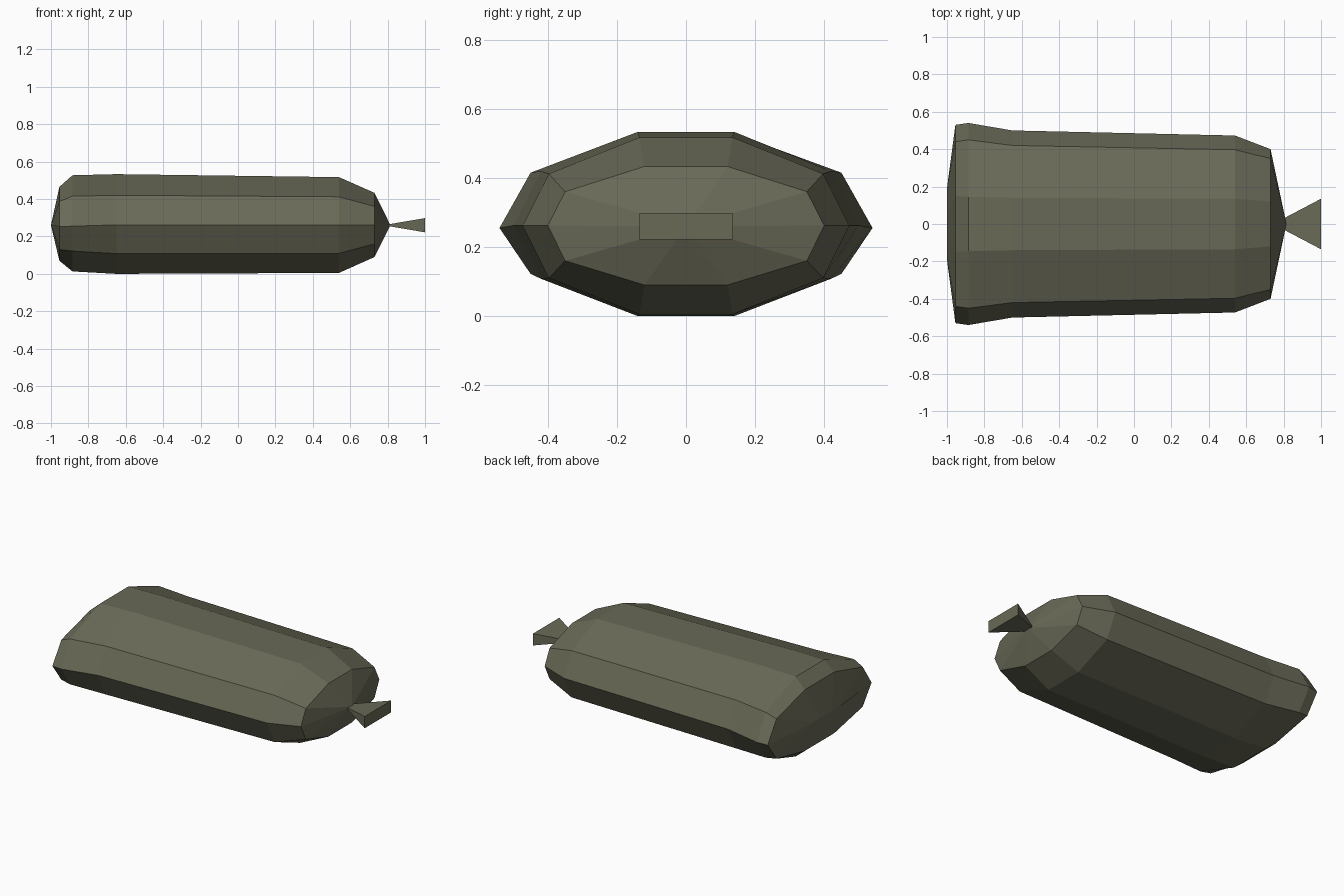
import bpy
import bmesh

if "Cube" in bpy.data.objects:
    bpy.data.objects.remove(bpy.data.objects["Cube"])

# One dull olive cloth colour
cloth = bpy.data.materials.new("olive cloth")
cloth.diffuse_color = (0.142, 0.142, 0.096, 1.0)
cloth.use_nodes = True
cloth.node_tree.nodes["Principled BSDF"].inputs["Base Color"].default_value = cloth.diffuse_color


def loft(name, rings):
    """Skin a list of equal-length rings and cap both ends."""
    bm = bmesh.new()
    loops = [[bm.verts.new(p) for p in ring] for ring in rings]
    n = len(loops[0])
    for a, b in zip(loops, loops[1:]):
        for i in range(n):
            j = (i + 1) % n
            bm.faces.new((a[i], a[j], b[j], b[i]))
    bm.faces.new(loops[0][::-1])
    bm.faces.new(loops[-1])
    # collapsed rings become a pinched edge or a point
    bmesh.ops.remove_doubles(bm, verts=bm.verts[:], dist=0.0005)
    bmesh.ops.recalc_face_normals(bm, faces=bm.faces[:])
    mesh = bpy.data.meshes.new(name)
    bm.to_mesh(mesh)
    bm.free()
    mesh.materials.append(cloth)
    obj = bpy.data.objects.new(name, mesh)
    bpy.context.collection.objects.link(obj)
    return obj


def sack_ring(x, flat, shoulder, side, top, upper, mid, lower, bottom):
    """Ten-sided flattened section, symmetric in y."""
    half = [(flat, top), (shoulder, upper), (side, mid), (shoulder, lower), (flat, bottom)]
    return ([(x, y, z) for y, z in half]
            + [(x, -y, z) for y, z in reversed(half)])


# Sack body: pinched seam on the left, gathered to a point on the right
sections = [
    # x, flat y, shoulder y, side y, then z from top to bottom
    (-1.0, 0.06, 0.13, 0.19, 0.26, 0.26, 0.26, 0.26, 0.26),
    (-0.955, 0.15, 0.44, 0.53, 0.465, 0.387, 0.252, 0.13, 0.07),
    (-0.885, 0.145, 0.45, 0.54, 0.527, 0.415, 0.255, 0.122, 0.013),
    (-0.65, 0.14, 0.42, 0.50, 0.533, 0.42, 0.262, 0.108, 0.0),
    (0.54, 0.135, 0.397, 0.473, 0.517, 0.412, 0.262, 0.11, 0.005),
    (0.73, 0.12, 0.35, 0.40, 0.433, 0.36, 0.262, 0.16, 0.09),
    (0.815, 0.0, 0.0, 0.0, 0.26, 0.26, 0.26, 0.26, 0.26),
]
loft("sack_body", [sack_ring(*s) for s in sections])


# Flared neck of cloth beyond the tie
def neck_ring(x, y, z):
    return [(x, y, 0.26 + z), (x, -y, 0.26 + z), (x, -y, 0.26 - z), (x, y, 0.26 - z)]


loft("sack_neck", [neck_ring(0.80, 0.03, 0.004), neck_ring(1.0, 0.135, 0.038)])
